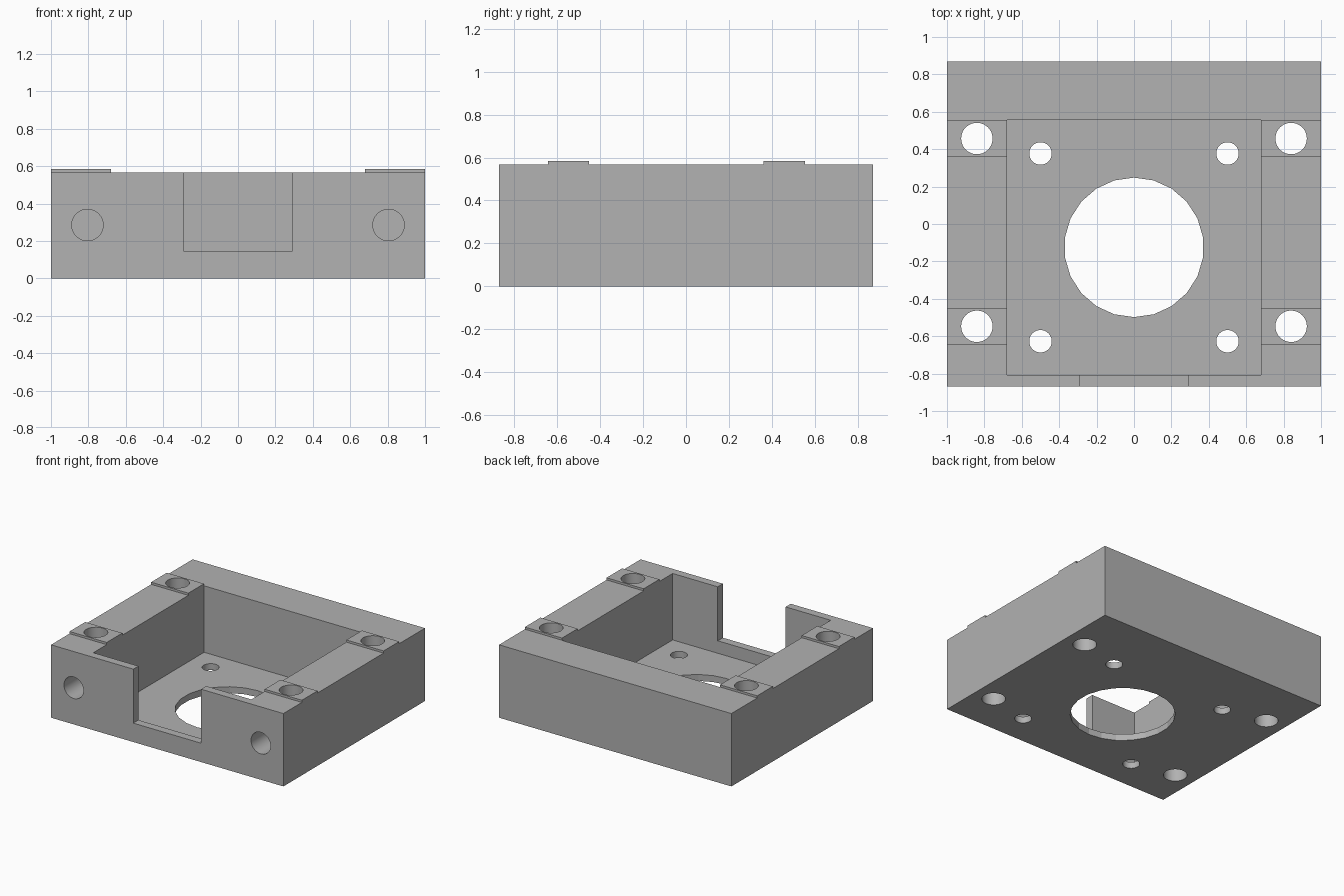
import bpy
import math

default = bpy.data.objects.get("Cube")
if default:
    bpy.data.objects.remove(default, do_unlink=True)

grey = bpy.data.materials.new("plain_grey")
grey.use_nodes = True
colour = (0.445, 0.445, 0.445, 1)
grey.diffuse_color = colour
grey.node_tree.nodes["Principled BSDF"].inputs["Base Color"].default_value = colour


def box(name, low, high):
    """Box between two opposite corners."""
    bpy.ops.mesh.primitive_cube_add(size=1)
    ob = bpy.context.object
    ob.name = name
    ob.location = [(a + b) / 2 for a, b in zip(low, high)]
    ob.scale = [b - a for a, b in zip(low, high)]
    bpy.ops.object.transform_apply(location=True, rotation=True, scale=True)
    ob.data.materials.append(grey)
    return ob


def rod(name, centre, radius, length, sides=48, rotation=(0, 0, 0)):
    """Cylinder used to drill a hole."""
    bpy.ops.mesh.primitive_cylinder_add(vertices=sides, radius=radius, depth=length,
                                        location=centre, rotation=rotation)
    ob = bpy.context.object
    ob.name = name
    bpy.ops.object.transform_apply(location=True, rotation=True, scale=True)
    ob.data.materials.append(grey)
    return ob


def combine(target, tool, operation):
    """Apply a boolean and discard the tool."""
    tool.hide_render = True
    bpy.context.view_layer.objects.active = target
    mod = target.modifiers.new(tool.name, 'BOOLEAN')
    mod.operation = operation
    mod.solver = 'EXACT'
    mod.object = tool
    bpy.ops.object.modifier_apply(modifier=mod.name)
    bpy.data.objects.remove(tool, do_unlink=True)


TOP = 0.567
PAD_TOP = 0.584
FLOOR = 0.05

# Solid block with raised pads
housing = box("motor_mount_housing", (-1, -0.87, 0), (1, 0.87, TOP))
for side in (-1, 1):
    for y in (-0.547, 0.457):
        x_low, x_high = sorted((side * 0.6, side))
        pad = box("pad", (x_low, y - 0.096, TOP - 0.1), (x_high, y + 0.096, PAD_TOP))
        combine(housing, pad, 'UNION')

# Open cavity and front cable notch
combine(housing, box("cavity", (-0.68, -0.807, FLOOR), (0.68, 0.555, 1)), 'DIFFERENCE')
combine(housing, box("notch", (-0.292, -1, 0.147), (0.292, -0.75, 1)), 'DIFFERENCE')

# Large faceted shaft opening in the floor
combine(housing, rod("shaft_opening", (0, -0.125, 0), 0.373, 0.4, sides=22), 'DIFFERENCE')

# Floor screw holes, corner bolt holes and blind front holes
for side in (-1, 1):
    for y in (-0.627, 0.377):
        combine(housing, rod("screw_hole", (side * 0.5, y, 0), 0.06, 0.4), 'DIFFERENCE')
    for y in (-0.547, 0.457):
        combine(housing, rod("bolt_hole", (side * 0.84, y, 0.3), 0.084, 2), 'DIFFERENCE')
    front = rod("front_hole", (side * 0.805, -0.65, 0.285), 0.084, 0.7,
                rotation=(math.pi / 2, 0, 0))
    combine(housing, front, 'DIFFERENCE')

# Smooth the round holes, keep the facets and edges crisp
bpy.ops.object.select_all(action='DESELECT')
housing.select_set(True)
bpy.context.view_layer.objects.active = housing
bpy.ops.object.shade_smooth_by_angle(angle=math.radians(12))
